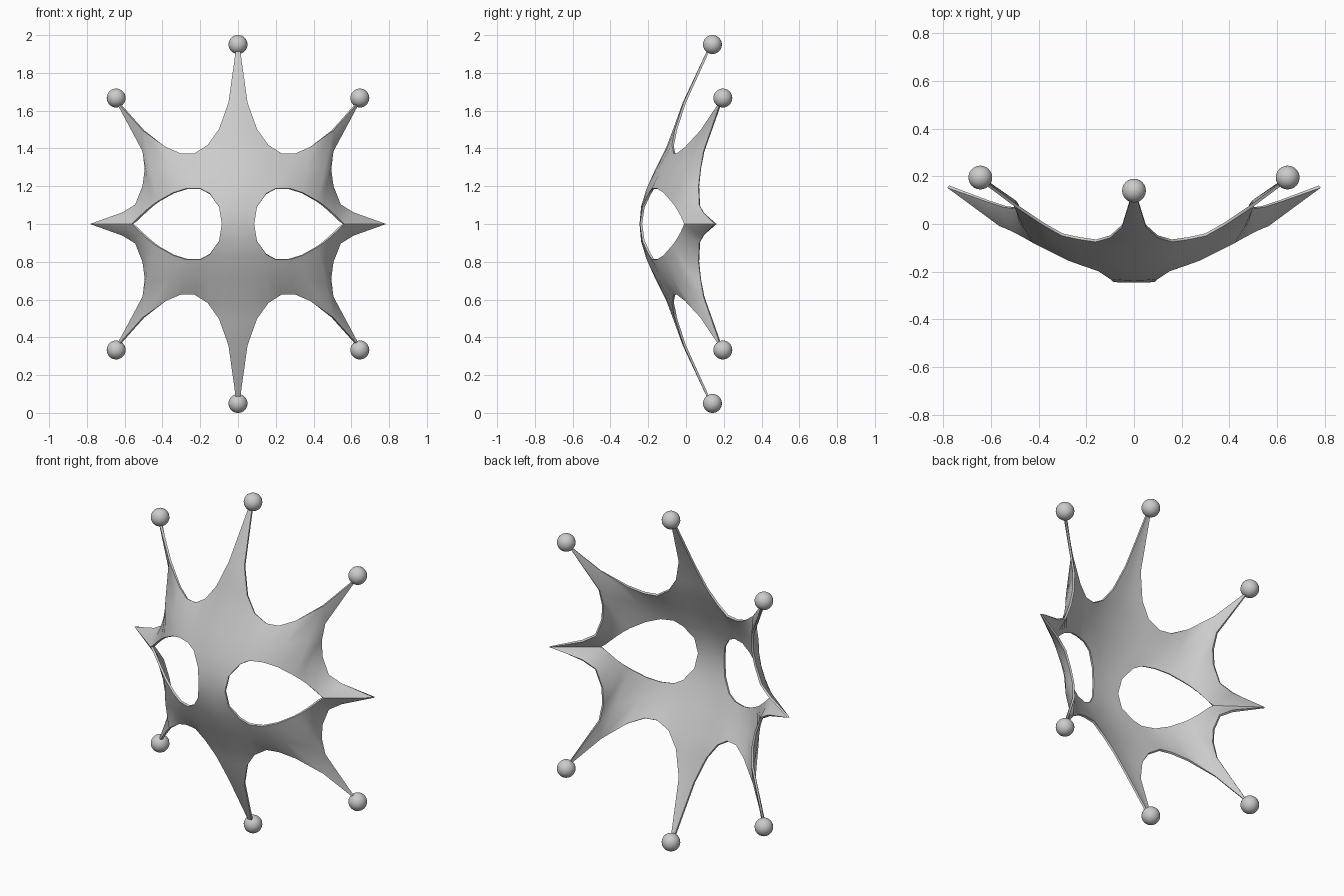
import bpy, bmesh
from mathutils import Vector

if "Cube" in bpy.data.objects:
    bpy.data.objects.remove(bpy.data.objects["Cube"])

# Upper right quarter of the mask; z is measured from the eye line.
# Nose bridge and top spike: rows from the centre line to the edge
bridge = [((0, -.24, 0), (.085, -.238, 0)),
          ((0, -.232, .09), (.10, -.225, .09)),
          ((0, -.205, .18), (.15, -.192, .16))]
spike = [((0, -.10, .40), (.16, -.07, .415)),
         ((0, -.055, .52), (.10, -.053, .50)),
         ((0, -.012, .64), (.05, -.008, .64)),
         ((0, .128, .94), (.008, .128, .94))]
# Brow: columns from the eye hole to the outer edge
brow = [((.15, -.192, .16), (.16, -.07, .415)),
        ((.20, -.175, .187), (.23, -.06, .37)),
        ((.27, -.15, .187), (.30, -.045, .37)),
        ((.34, -.115, .165), (.38, .0, .405)),
        ((.42, -.075, .12), (.50, .08, .495)),
        ((.45, -.058, .098), (.50, .095, .385)),
        ((.48, -.042, .073), (.488, .078, .29)),
        ((.51, -.027, .045), (.50, .068, .20)),
        ((.535, -.015, .02), (.54, .072, .10)),
        ((.56, -.005, 0), (.61, .095, .057))]
side_tip = (.78, .157, 0)
corner_tip = [(.648, .19, .66), (.638, .19, .655)]


def middle(a, b):
    m = (Vector(a) + Vector(b)) / 2
    m.y -= .012
    return tuple(m)


faces = []


def strip(rows):
    for r, s in zip(rows, rows[1:]):
        for i in range(len(r) - 1):
            faces.append((r[i], r[i + 1], s[i + 1], s[i]))


columns = [(a, middle(a, b), b) for a, b in brow]
rows = bridge + [((0, -.158, .285), columns[0][1])] + spike
strip([(a, (a[0] * .5 + b[0] * .5, min(a[1], b[1]) * .7 + max(a[1], b[1]) * .3,
            (a[2] + b[2]) / 2), b) for a, b in rows])
strip(columns)
faces.append((brow[4][1], corner_tip[0], corner_tip[1], brow[5][1]))
faces.append((brow[9][0], columns[9][1], side_tip))
faces.append((columns[9][1], brow[9][1], side_tip))

# Mask shell: quarter mirrored left-right and up-down, then thickened
bm = bmesh.new()
for sx in (1, -1):
    for sz in (1, -1):
        for f in faces:
            bm.faces.new([bm.verts.new((sx * x, y, 1 + sz * z)) for x, y, z in f])
bmesh.ops.remove_doubles(bm, verts=bm.verts, dist=.0005)
bmesh.ops.recalc_face_normals(bm, faces=bm.faces)
mesh = bpy.data.meshes.new("mask_shell")
bm.to_mesh(mesh)
bm.free()
shell = bpy.data.objects.new("mask_shell", mesh)
bpy.context.collection.objects.link(shell)
solid = shell.modifiers.new("thickness", 'SOLIDIFY')
solid.thickness = .012
solid.offset = 0
bpy.context.view_layer.objects.active = shell
shell.select_set(True)
bpy.ops.object.modifier_apply(modifier="thickness")
bpy.ops.object.shade_smooth_by_angle(angle=.9)

# Balls on the spike ends
for x, y, z in [(0, .14, .95), (.645, .195, .667), (-.645, .195, .667)]:
    for s in (1, -1):
        bpy.ops.mesh.primitive_uv_sphere_add(segments=24, ring_count=16, radius=.05,
                                             location=(x, y, 1 + s * z))
        bpy.context.object.name = "spike_ball"
        bpy.ops.object.shade_smooth()
